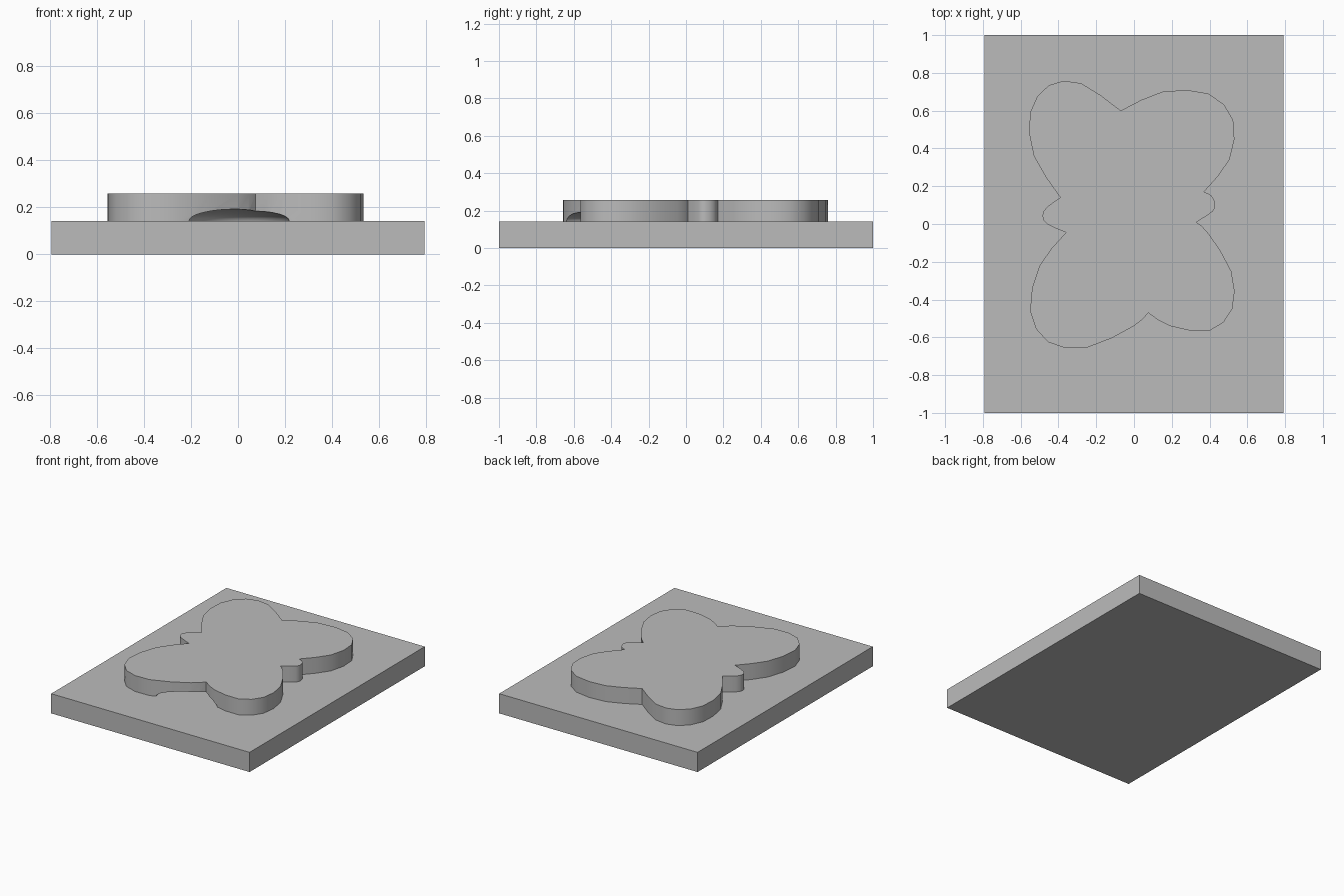
import bpy, bmesh, math
from mathutils import Vector, Matrix

default_cube = bpy.data.objects.get("Cube")
if default_cube:
    bpy.data.objects.remove(default_cube, do_unlink=True)

BASE_TOP, RELIEF_TOP = 0.142, 0.257

# One plain grey for the whole model
grey = bpy.data.materials.new("plain grey")
grey.use_nodes = True
grey.diffuse_color = (0.5, 0.5, 0.5, 1)
grey.node_tree.nodes["Principled BSDF"].inputs["Base Color"].default_value = grey.diffuse_color


def add_object(name, bm):
    bmesh.ops.recalc_face_normals(bm, faces=bm.faces)
    mesh = bpy.data.meshes.new(name)
    bm.to_mesh(mesh)
    bm.free()
    mesh.materials.append(grey)
    obj = bpy.data.objects.new(name, mesh)
    bpy.context.collection.objects.link(obj)
    return obj


def smooth_arc(points, steps=2):
    """Rounded path through the points, without its last point."""
    pts = [Vector(p) for p in points]
    pts = [2 * pts[0] - pts[1]] + pts + [2 * pts[-1] - pts[-2]]
    path = []
    for a, b, c, d in zip(pts, pts[1:], pts[2:], pts[3:]):
        for i in range(steps):
            t = i / steps
            path.append(b + t / 2 * (c - a + t * (2 * a - 5 * b + 4 * c - d
                                                  + t * (3 * b - a - 3 * c + d))))
    return path


# Rectangular base slab
bm = bmesh.new()
bmesh.ops.create_cube(bm, size=1, matrix=Matrix.Translation((0, 0, BASE_TOP / 2))
                      @ Matrix.Diagonal((1.585, 2, BASE_TOP, 1)))
add_object("base_slab", bm)

# Four wings and two side nubs, meeting at sharp corners
back_right_wing = [(-.07, .6), (-.28, .745), (-.45, .735), (-.55, .59), (-.53, .36), (-.39, .14)]
right_nub = [(-.39, .14), (-.46, .09), (-.485, .045), (-.46, 0), (-.36, -.045)]
front_right_wing = [(-.36, -.045), (-.5, -.22), (-.55, -.46), (-.455, -.625),
                    (-.25, -.655), (0, -.54), (.075, -.47)]
front_left_wing = [(.075, -.47), (.19, -.54), (.4, -.565), (.52, -.45),
                   (.515, -.25), (.39, -.045), (.33, .01)]
left_nub = [(.33, .01), (.415, .065), (.43, .105), (.41, .15), (.37, .17)]
back_left_wing = [(.37, .17), (.505, .34), (.525, .55), (.395, .69), (.15, .7), (-.07, .6)]

outline = []
for part in (back_right_wing, right_nub, front_right_wing,
             front_left_wing, left_nub, back_left_wing):
    outline += smooth_arc(part)

# Raised butterfly relief
bm = bmesh.new()
face = bm.faces.new([bm.verts.new((p.x, p.y, BASE_TOP)) for p in outline])
extruded = bmesh.ops.extrude_face_region(bm, geom=[face], use_keep_orig=True)
top_verts = [g for g in extruded["geom"] if isinstance(g, bmesh.types.BMVert)]
bmesh.ops.translate(bm, verts=top_verts, vec=(0, 0, RELIEF_TOP - BASE_TOP))
relief = add_object("butterfly_relief", bm)

# Shallow domed hollow under the front edge
bm = bmesh.new()
bmesh.ops.create_uvsphere(bm, u_segments=32, v_segments=16, radius=1,
                          matrix=Matrix.Translation((0, -.57, BASE_TOP))
                          @ Matrix.Diagonal((.22, .22, .05, 1)))
cutter = add_object("hollow_cutter", bm)
cutter.hide_render = True

hollow = relief.modifiers.new("hollow", "BOOLEAN")
hollow.operation = "DIFFERENCE"
hollow.solver = "EXACT"
hollow.object = cutter

bpy.ops.object.select_all(action="DESELECT")
bpy.context.view_layer.objects.active = relief
relief.select_set(True)
bpy.ops.object.modifier_apply(modifier=hollow.name)
bpy.data.objects.remove(cutter, do_unlink=True)

# Soft walls, crisp corners
bpy.ops.object.shade_smooth_by_angle(angle=math.radians(32))
